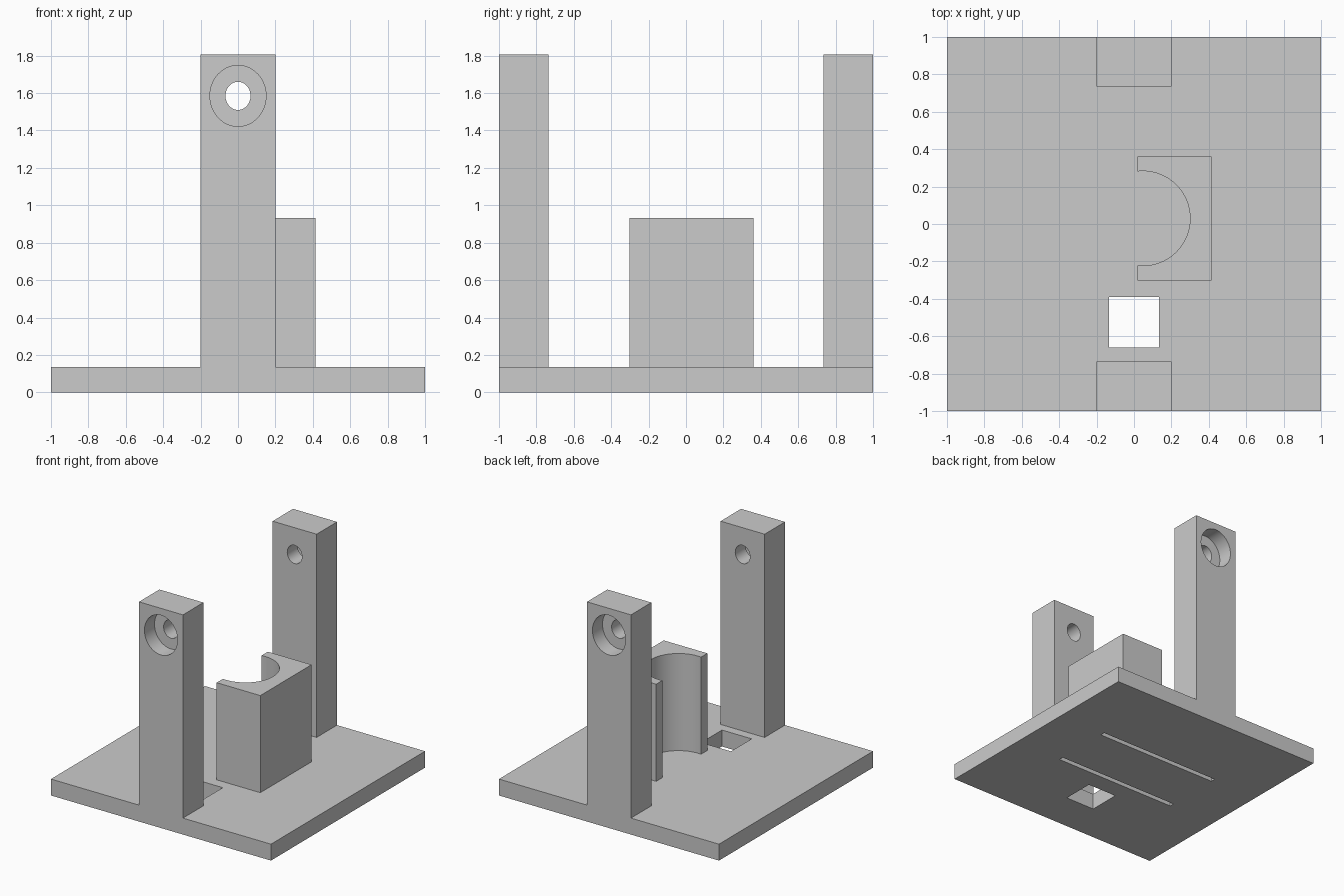
import bpy
import math

cube = bpy.data.objects.get("Cube")
if cube:
    bpy.data.objects.remove(cube, do_unlink=True)

grey = bpy.data.materials.new("plain grey")
grey.use_nodes = True
COLOUR = (0.6, 0.6, 0.6, 1)
grey.diffuse_color = COLOUR
grey.node_tree.nodes["Principled BSDF"].inputs["Base Color"].default_value = COLOUR


def box(name, low, high):
    """Box between two opposite corners."""
    bpy.ops.mesh.primitive_cube_add(size=1, location=[(a + b) / 2 for a, b in zip(low, high)])
    ob = bpy.context.object
    ob.name = name
    ob.scale = [b - a for a, b in zip(low, high)]
    bpy.ops.object.transform_apply(location=False, rotation=False, scale=True)
    ob.data.materials.append(grey)
    return ob


def cylinder(name, centre, rx, ry, depth, tilt=0):
    """Elliptical cylinder, optionally tipped onto the y axis."""
    bpy.ops.mesh.primitive_cylinder_add(vertices=64, radius=1, depth=depth,
                                        location=centre, rotation=(tilt, 0, 0))
    ob = bpy.context.object
    ob.name = name
    ob.scale = (rx, ry, 1)
    bpy.ops.object.transform_apply(location=False, rotation=True, scale=True)
    ob.data.materials.append(grey)
    return ob


def cut(target, cutters):
    """Subtract the cutters from the target and discard them."""
    bpy.ops.object.select_all(action="DESELECT")
    target.select_set(True)
    bpy.context.view_layer.objects.active = target
    for cutter in cutters:
        cutter.hide_render = True
        mod = target.modifiers.new("cut", "BOOLEAN")
        mod.operation = "DIFFERENCE"
        mod.solver = "EXACT"
        mod.object = cutter
        bpy.ops.object.modifier_apply(modifier=mod.name)
        bpy.data.objects.remove(cutter, do_unlink=True)
    bpy.ops.object.shade_smooth_by_angle(angle=math.radians(30))


BASE = 0.135   # base thickness
TOP = 1.805    # post height
HOLE_Z = 1.585

# Base plate with a square opening and two blind slots underneath
base = box("base_plate", (-1, -1, 0), (1, 1, BASE))
cutters = [box("opening_cutter", (-0.135, -0.66, -0.1), (0.135, -0.39, 0.3))]
for y in (-0.215, 0.29):
    cutters.append(box("slot_cutter", (-0.567, y - 0.02, -0.1), (0.567, y + 0.02, 0.067)))
cut(base, cutters)

# Front and back posts, each with a hole counterbored from its outer face
for name, side in (("front_post", -1), ("back_post", 1)):
    inner, outer = side * 0.735, side
    post = box(name, (-0.2, min(inner, outer), BASE), (0.2, max(inner, outer), TOP))
    cut(post, [
        cylinder("bore_cutter", (0, side * 0.87, HOLE_Z), 0.067, 0.075, 0.6, math.pi / 2),
        cylinder("counterbore_cutter", (0, side, HOLE_Z), 0.15, 0.163, 0.26, math.pi / 2),
    ])

# Central cradle block with a vertical round recess open on one side
cradle = box("cradle_block", (0.018, -0.303, BASE), (0.415, 0.362, 0.933))
cut(cradle, [cylinder("recess_cutter", (0.047, 0.03, 0.5), 0.253, 0.253, 1.4)])
